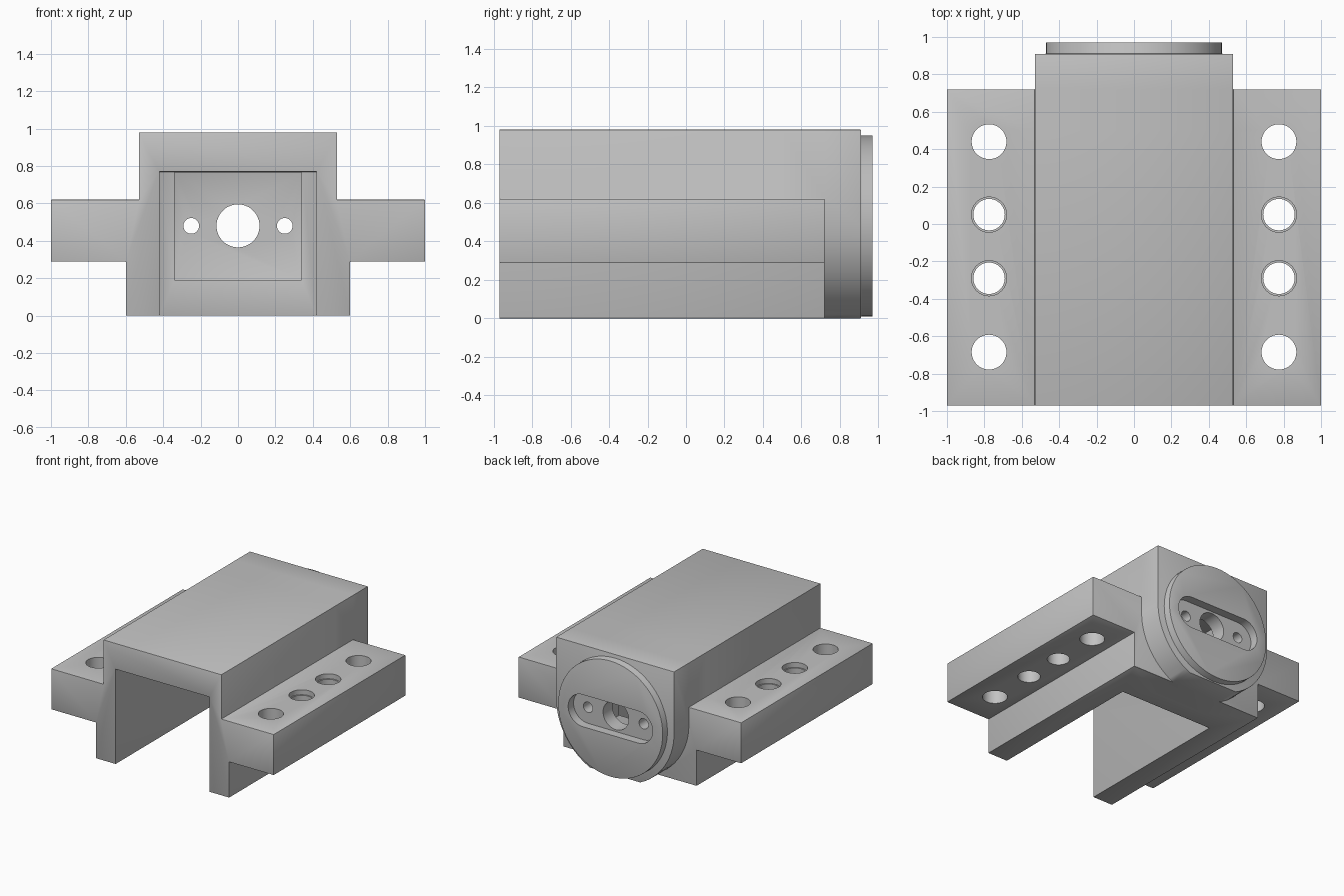
import bpy
import bmesh
from math import asin, cos, pi, sin

old = bpy.data.objects.get("Cube")
if old:
    bpy.data.objects.remove(old, do_unlink=True)

GREY = (0.54, 0.54, 0.54, 1.0)
metal = bpy.data.materials.new("plain grey metal")
metal.use_nodes = True
metal.diffuse_color = GREY
metal.node_tree.nodes["Principled BSDF"].inputs["Base Color"].default_value = GREY

AXIS_Z = 0.48          # height of the bore axis
FRONT, FLANGE_END, HEAD_END, DISC_END = -0.97, 0.72, 0.91, 0.97


def prism(name, outline, y0, y1):
    """Extrude an x-z outline along y."""
    bm = bmesh.new()
    face = bm.faces.new([bm.verts.new((x, y0, z)) for x, z in outline])
    grown = bmesh.ops.extrude_face_region(bm, geom=[face])["geom"]
    moved = [v for v in grown if isinstance(v, bmesh.types.BMVert)]
    bmesh.ops.translate(bm, verts=moved, vec=(0, y1 - y0, 0))
    bmesh.ops.recalc_face_normals(bm, faces=bm.faces)
    mesh = bpy.data.meshes.new(name)
    bm.to_mesh(mesh)
    bm.free()
    mesh.materials.append(metal)
    obj = bpy.data.objects.new(name, mesh)
    bpy.context.collection.objects.link(obj)
    return obj


def arc(cx, cz, r, a0, a1, n):
    return [(cx + r * cos(a0 + (a1 - a0) * i / n),
             cz + r * sin(a0 + (a1 - a0) * i / n)) for i in range(n + 1)]


def circle(cx, cz, r, n=48):
    return arc(cx, cz, r, 0, 2 * pi, n)[:-1]


def rect(half, z0, z1):
    return [(-half, z0), (half, z0), (half, z1), (-half, z1)]


def mirrored(points):
    return points + [(-x, z) for x, z in reversed(points)]


def apply(obj, mod):
    bpy.context.view_layer.objects.active = obj
    bpy.ops.object.modifier_apply(modifier=mod.name)


def combine(obj, other, operation):
    mod = obj.modifiers.new("combine", "BOOLEAN")
    mod.operation, mod.solver, mod.object = operation, "EXACT", other
    apply(obj, mod)
    bpy.data.objects.remove(other, do_unlink=True)


# Stepped body: legs, flanges and raised centre
body = prism("slide_body", mirrored([(0.6, 0), (0.6, 0.29), (1, 0.29), (1, 0.62),
                                     (0.53, 0.62), (0.53, 0.98)]), FRONT, FLANGE_END)

# Rear head with a round underside, and the end disc
low = -asin(AXIS_Z / 0.53)
head = prism("head", mirrored(arc(0, AXIS_Z, 0.53, low, 0, 14) + [(0.53, 0.98)]),
             0.5, HEAD_END)
combine(body, head, "UNION")
combine(body, prism("disc", circle(0, AXIS_Z, 0.47, 72), 0.85, DISC_END), "UNION")

# Open channel underneath and the pocket behind it
combine(body, prism("channel", rect(0.42, -0.2, 0.77), -1.2, 0.37), "DIFFERENCE")
combine(body, prism("pocket", rect(0.34, 0.19, 0.765), 0.2, 0.78), "DIFFERENCE")

# Softened edges
soft = body.modifiers.new("soft", "BEVEL")
soft.width, soft.segments, soft.limit_method = 0.012, 2, "ANGLE"
soft.angle_limit = pi / 5
apply(body, soft)

# Slot in the disc with a bore and two screw holes through it
slot = (arc(0.25, AXIS_Z, 0.13, -pi / 2, pi / 2, 20)
        + arc(-0.25, AXIS_Z, 0.13, pi / 2, 3 * pi / 2, 20))
combine(body, prism("slot", slot, 0.9, 1.2), "DIFFERENCE")
for x, r in ((0, 0.115), (0.25, 0.042), (-0.25, 0.042)):
    combine(body, prism("bore", circle(x, AXIS_Z, r), 0.7, 1.1), "DIFFERENCE")


def flange_hole(x, y, r, z0, z1):
    hole = prism("hole", circle(0, 0, r), z0, z1)
    hole.rotation_euler.x = pi / 2
    hole.location = (x, y, 0)
    bpy.context.view_layer.update()
    combine(body, hole, "DIFFERENCE")


# Four mounting holes in each flange, the middle two stepped
for x in (-0.775, 0.775):
    for y, stepped in ((0.44, False), (0.05, True), (-0.29, True), (-0.685, False)):
        flange_hole(x, y, 0.084 if stepped else 0.093, 0.1, 0.8)
        if stepped:
            flange_hole(x, y, 0.094, 0.58, 0.8)

bpy.ops.object.select_all(action="DESELECT")
body.select_set(True)
bpy.context.view_layer.objects.active = body
bpy.ops.object.shade_smooth_by_angle(angle=pi / 6)
